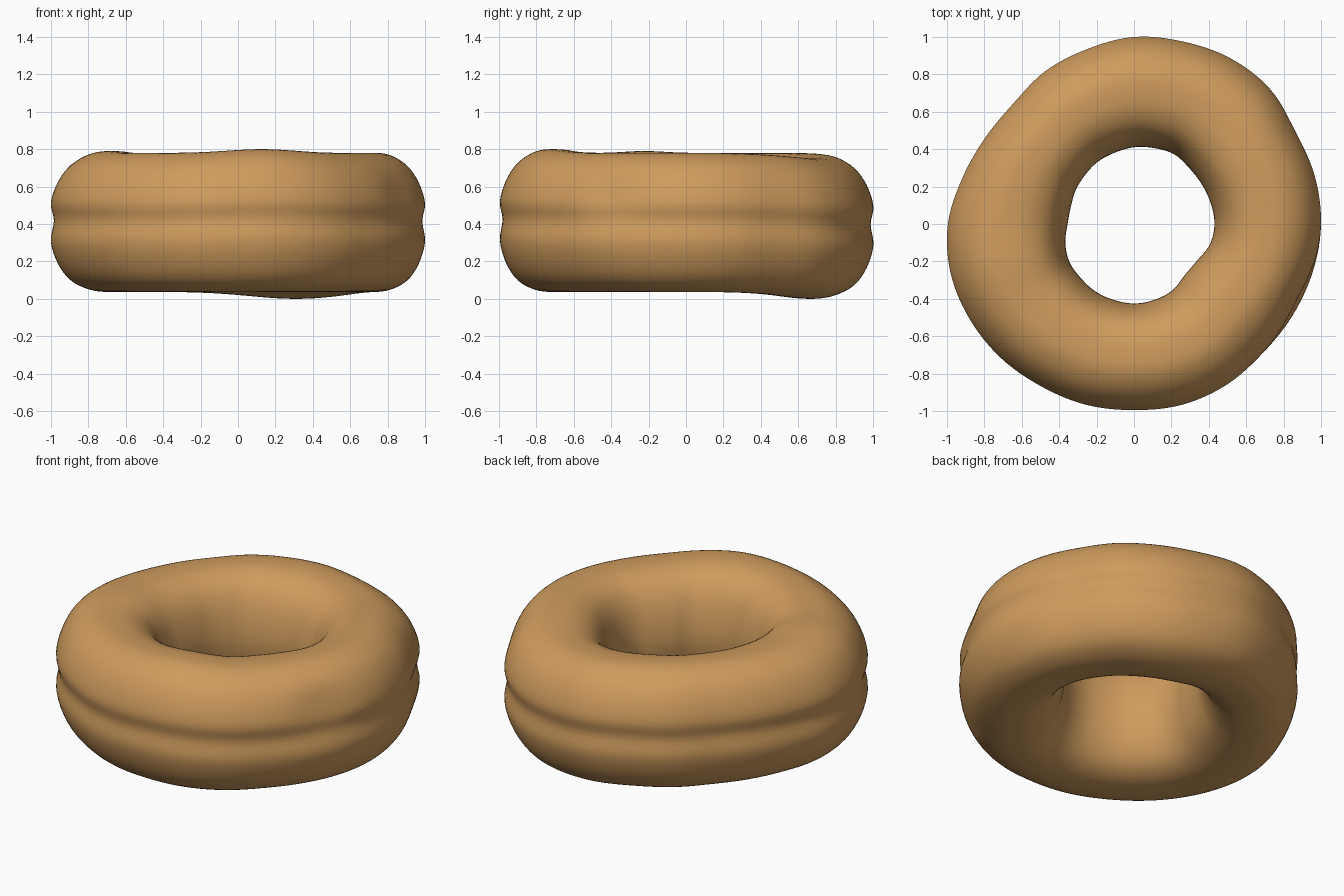
import bpy, bmesh, math

cube = bpy.data.objects.get("Cube")
if cube:
    bpy.data.objects.remove(cube, do_unlink=True)

# Uneven outer and hole radii, one every 15 degrees from +x
OUTER = [1.0, 1.0, 0.995, 1.025, 1.025, 1.01, 1.0, 0.968, 0.945, 0.912, 0.92, 0.95,
         0.995, 1.015, 1.015, 1.01, 1.0, 1.0, 0.995, 1.0, 0.992, 0.975, 0.98, 0.99]
HOLE = [0.43, 0.425, 0.42, 0.42, 0.43, 0.42, 0.41, 0.395, 0.385, 0.37, 0.36, 0.35,
        0.355, 0.38, 0.4, 0.405, 0.415, 0.42, 0.425, 0.42, 0.41, 0.385, 0.39, 0.42]

# Dough section: across (hole to rim) and height, with a crease round the rim
SECTION = [(0, .5), (.05, .74), (.16, .9), (.32, .98), (.5, 1), (.67, .985), (.83, .91),
           (.94, .79), (1, .64), (.975, .51), (1, .36), (.94, .2), (.83, .08),
           (.67, .015), (.5, 0), (.32, .02), (.16, .1), (.05, .26)]


def closed_curve(values, u):
    """Smooth closed interpolation through evenly spaced values."""
    n = len(values)
    i = math.floor(u)
    t = u - i
    a, b, c, d = (values[(i + k) % n] for k in (-1, 0, 1, 2))
    return b + t * (c - a + t * (2*a - 5*b + 4*c - d + t * (3*(b - c) + d - a))) / 2


def bump(angle, centre, width):
    """Soft bump around the ring, angles in degrees."""
    diff = (angle - centre + 180) % 360 - 180
    return math.exp(-(diff / width) ** 2)


across = [p[0] for p in SECTION]
height = [p[1] for p in SECTION]
SLICES, POINTS = 144, 72

# Doughnut ring
bm = bmesh.new()
rings = []
for s in range(SLICES):
    deg = 360 * s / SLICES
    outer = closed_curve(OUTER, deg / 15)
    hole = closed_curve(HOLE, deg / 15)
    sag = bump(deg, 65, 28)
    low = 0.037 - 0.037 * sag
    top = 0.78 - 0.03 * sag + 0.02 * bump(deg, 280, 20) + 0.01 * bump(deg, 198, 12)
    ring = []
    for p in range(POINTS):
        u = p * len(SECTION) / POINTS
        w, h = closed_curve(across, u), closed_curve(height, u)
        r = hole + w * (outer - hole)
        # upper half is pushed in slightly on one side
        if w > 0.5:
            r -= 0.03 * bump(deg, 335, 12) * (w - 0.5) * 2 * bump(h, 0.72, 0.2)
        a = math.radians(deg)
        ring.append(bm.verts.new((r * math.cos(a), r * math.sin(a), low + h * (top - low))))
    rings.append(ring)

for s in range(SLICES):
    here, after = rings[s], rings[(s + 1) % SLICES]
    for p in range(POINTS):
        q = (p + 1) % POINTS
        bm.faces.new((here[p], here[q], after[q], after[p]))
bmesh.ops.recalc_face_normals(bm, faces=bm.faces)
for face in bm.faces:
    face.smooth = True

mesh = bpy.data.meshes.new("doughnut")
bm.to_mesh(mesh)
bm.free()
doughnut = bpy.data.objects.new("doughnut", mesh)
bpy.context.collection.objects.link(doughnut)

# Golden dough colour
dough = bpy.data.materials.new("golden dough")
dough.use_nodes = True
colour = (0.62, 0.33, 0.11, 1)
dough.diffuse_color = colour
dough.node_tree.nodes["Principled BSDF"].inputs["Base Color"].default_value = colour
mesh.materials.append(dough)
